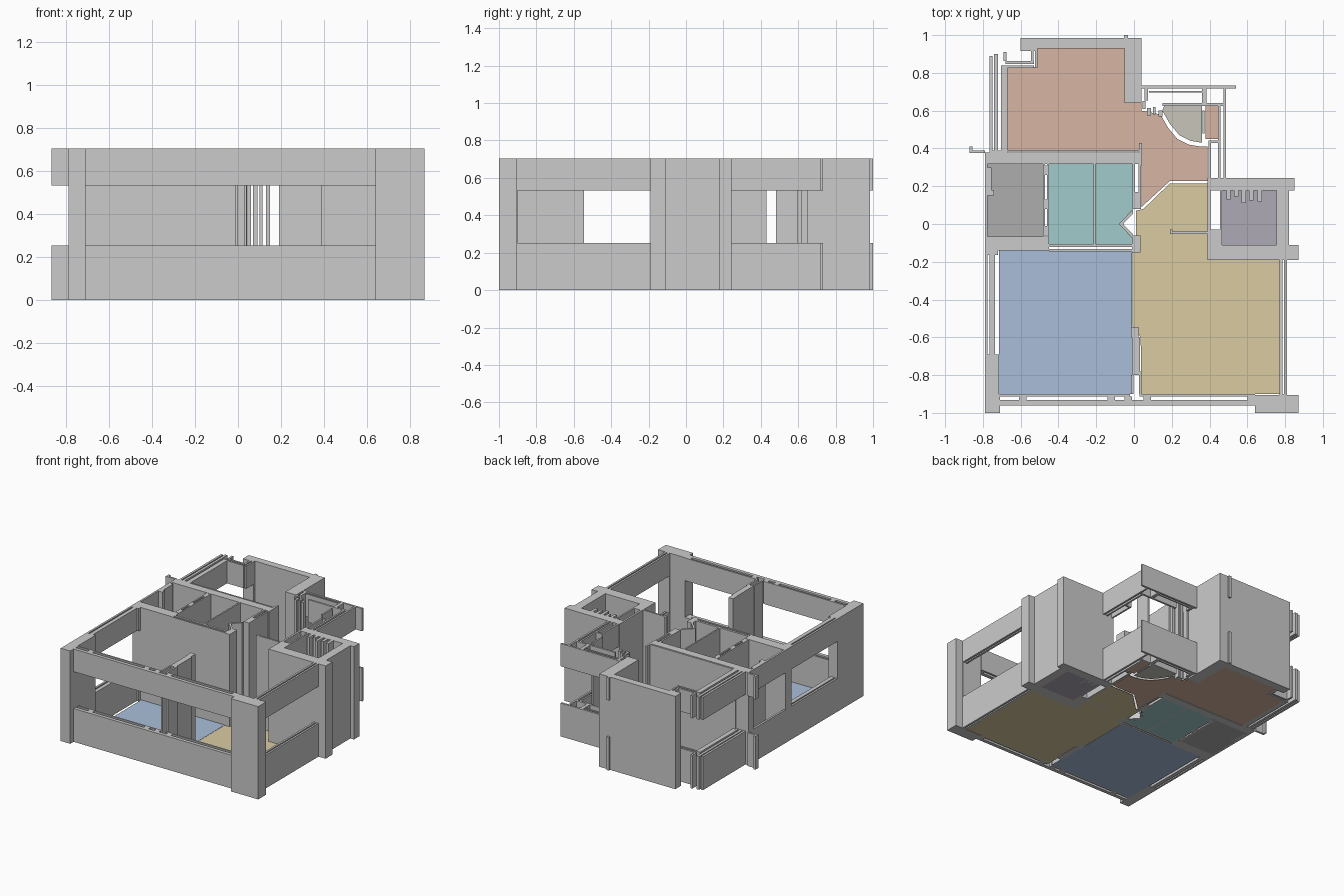
import bpy, bmesh

TOP, SILL, LINTEL, FLOOR = 0.705, 0.253, 0.533, 0.004


def prism(bm, pts, z0, z1):
    low = [bm.verts.new((x, y, z0)) for x, y in pts]
    high = [bm.verts.new((x, y, z1)) for x, y in pts]
    bm.faces.new(low[::-1])
    bm.faces.new(high)
    n = len(pts)
    for i in range(n):
        j = (i + 1) % n
        bm.faces.new((low[i], low[j], high[j], high[i]))


def rect(x0, x1, y0, y1):
    return [(x0, y0), (x1, y0), (x1, y1), (x0, y1)]


def build(name, outlines, spans, mat=None):
    bm = bmesh.new()
    for pts in outlines:
        for z0, z1 in spans:
            prism(bm, pts, z0, z1)
    bmesh.ops.recalc_face_normals(bm, faces=bm.faces)
    me = bpy.data.meshes.new(name)
    bm.to_mesh(me)
    bm.free()
    ob = bpy.data.objects.new(name, me)
    bpy.context.collection.objects.link(ob)
    if mat:
        me.materials.append(mat)
    return ob


def wall(name, *rects):
    # full-height wall
    return build(name, [rect(*r) for r in rects], [(0, TOP)])


def window(name, *rects):
    # wall with a window band left open: parapet plus lintel
    return build(name, [rect(*r) for r in rects], [(0, SILL), (LINTEL, TOP)])


def floor(name, color, *outlines):
    m = bpy.data.materials.new(name)
    m.diffuse_color = (*color, 1)
    return build(name, outlines, [(0, FLOOR)], m)


# front facade
wall("front_left_column", (-.79, -.71, -1, -.9), (-.79, -.715, -.9, -.69))
wall("front_right_column", (.64, .87, -1, -.905), (.77, .81, -.905, -.9))
window("front_window",
       (-.71, .64, -.96, -.933), (-.71, -.02, -.913, -.9), (.03, .64, -.913, -.9),
       *[(x - .02, x + .02, -.933, -.913) for x in (-.59, -.12, -.03, .07, .62)])
window("right_window", (.77, .785, -.9, -.19), (.795, .81, -.9, -.19))
window("left_window", (-.79, -.775, -.69, -.14), (-.765, -.735, -.69, -.14),
       (-.79, -.72, -.165, -.14))

# wall between the two front rooms
wall("middle_wall", (-.01, .033, -.8, -.6), (-.015, .025, -.6, -.545),
     (-.015, -.003, -.9, -.8), (.027, .04, -.9, -.78))

# utility room and bathrooms
wall("bath_front_wall", (-.79, -.45, -.14, -.065), (-.45, .03, -.145, -.133),
     (-.45, .03, -.122, -.105), (-.01, .035, -.15, -.06))
wall("bath_back_wall", (-.79, .03, .318, .378), (-.69, .035, .383, .392),
     (.027, .042, .31, .43))
window("utility_window", (-.79, -.775, -.065, .318))
window("left_ledge", (-.87, -.79, .375, .39), (-.87, -.855, .39, .41))
wall("utility_partition", (-.483, -.472, -.065, .318), (-.46, -.45, -.105, .318),
     *[(-.472, -.46, y, y + .05) for y in (-.06, .08, .26)])
wall("utility_fixture", (-.775, -.74, .15, .18), (-.775, -.755, .18, .3))
wall("bath_partition", (-.214, -.203, -.105, .318))
wall("bath_side_wall", (-.008, .005, .08, .318), (.025, .037, .08, .318),
     (.005, .025, .08, .17))
build("bath_corner_shaft",
      [[(-.08, 0), (-.005, -.075), (-.005, -.055), (-.058, 0)],
       [(-.08, 0), (-.058, 0), (-.005, .055), (-.005, .075)]], [(0, TOP)])

# service shaft block on the right
wall("shaft_block", (.39, .85, .178, .243), (.755, .82, -.11, .178),
     (.39, .82, -.19, -.11), (.82, .87, -.19, -.11),
     (.39, .405, -.11, .178), (.455, .467, -.11, .178), (.405, .455, -.11, -.03))
wall("shaft_pipes", *[(x, x + .022, y, .178) for x, y in
     ((.49, .13), (.53, .145), (.57, .11), (.61, .125), (.655, .12))])
wall("hall_stub_wall", (.19, .39, -.053, -.04), (.19, .205, -.04, -.03))

# back room
wall("back_room_wall", (-.6, .04, .93, .985), (-.05, .04, .64, .93),
     (-.6, -.51, .915, .93))
window("back_bit", (-.052, -.032, .985, 1))
window("back_left_window", (-.765, -.748, .385, .89), (-.74, -.72, .385, .9),
       (-.705, -.67, .385, .83), (-.765, -.67, .378, .39),
       (-.705, -.53, .825, .838), (-.68, -.53, .848, .862),
       (-.545, -.532, .862, .93), (-.523, -.51, .825, .93),
       (-.69, -.675, .862, .91))

# balcony corner at the back right
window("balcony_back_rail", (.04, .54, .718, .733), (.15, .485, .625, .64),
       (.055, .075, .655, .718), (.36, .385, .64, .718), (.08, .36, .695, .705))
window("balcony_side_rail", (.395, .408, .243, .44), (.445, .458, .243, .625),
       (.473, .487, .243, .718), (.395, .458, .43, .443))
wall("balcony_posts", (.045, .06, .61, .65), (.07, .09, .575, .615),
     (.1, .115, .58, .62), (.13, .15, .57, .6), (.362, .374, .48, .6))

# floors
arc = [(.36, .43), (.3, .44), (.24, .47), (.19, .53), (.15, .6)]
floor("left_room_floor", (.40, .52, .70), rect(-.715, -.01, -.9, -.14))
floor("right_room_floor", (.70, .60, .36),
      [(.04, -.9), (.775, -.9), (.775, -.19), (.39, -.19), (.39, .215), (.19, .215),
       (.05, .08), (.01, .07), (.01, -.14), (-.008, -.15), (-.008, -.54), (.035, -.6)])
floor("bath_floor", (.36, .60, .60), rect(-.45, -.214, -.105, .318),
      [(-.203, -.105), (-.008, -.105), (-.008, -.075), (-.08, 0), (-.008, .075),
       (-.008, .318), (-.203, .318)])
floor("utility_floor", (.42, .42, .42), rect(-.775, -.483, -.065, .318))
floor("back_room_floor", (.68, .46, .37),
      [(-.67, .39), (.04, .39), (.04, .09), (.19, .228), (.39, .228), (.39, .41)]
      + [(x - .01, y - .02) for x, y in arc]
      + [(.04, .6), (.04, .64), (-.05, .64), (-.05, .93), (-.51, .93), (-.51, .83),
         (-.67, .83)],
      rect(.378, .445, .45, .625))
floor("balcony_floor", (.58, .56, .50), arc + [(.16, .625), (.36, .625)])
floor("shaft_floor", (.42, .40, .46), rect(.467, .755, -.11, .178))
